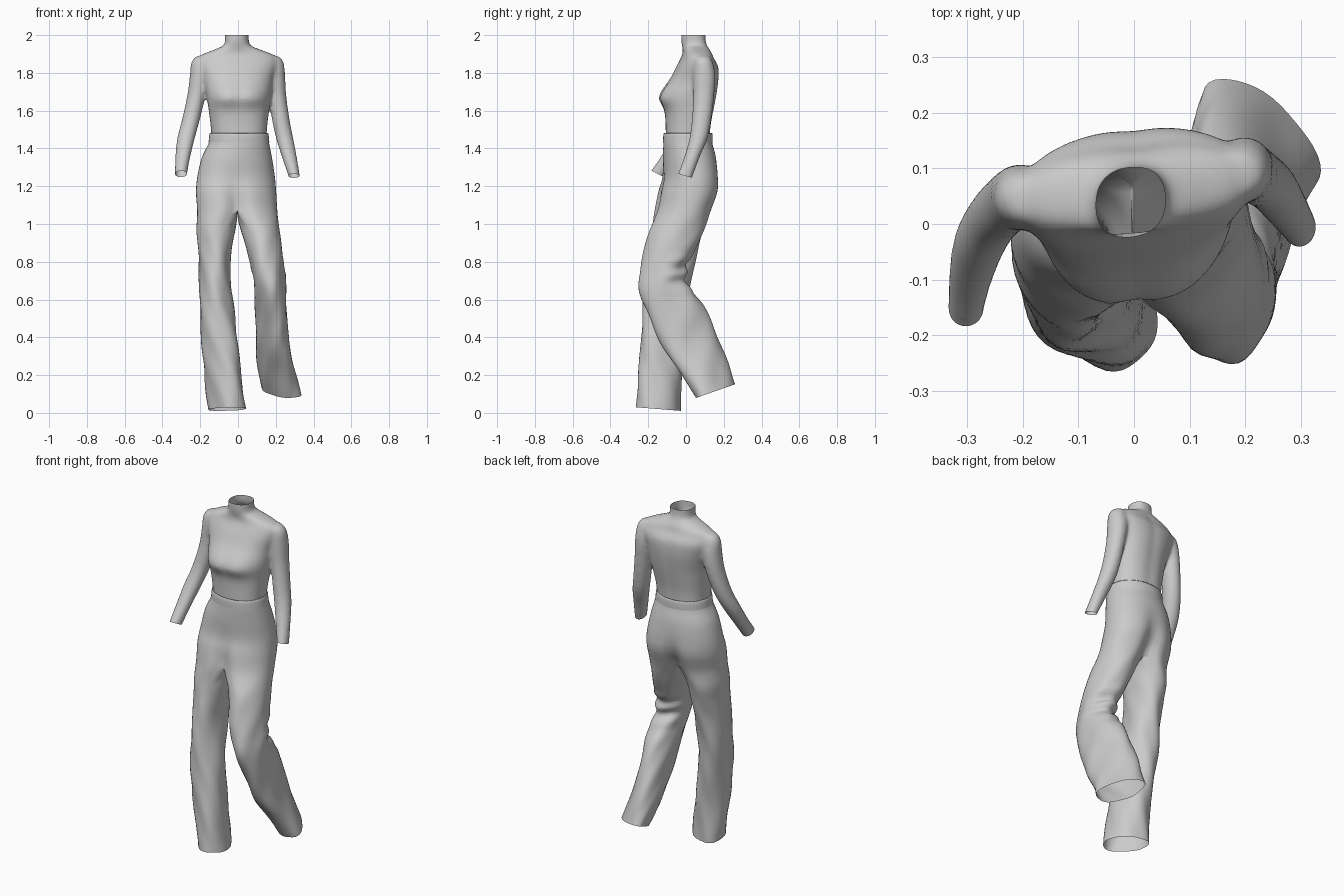
import bpy, bmesh, math
from mathutils import Vector

if "Cube" in bpy.data.objects:
    bpy.data.objects.remove(bpy.data.objects["Cube"], do_unlink=True)

cloth = bpy.data.materials.new("grey_cloth")
cloth.use_nodes = True
grey = (0.6, 0.6, 0.6, 1)
cloth.diffuse_color = grey
cloth.node_tree.nodes["Principled BSDF"].inputs["Base Color"].default_value = grey


def power_curve(v, power):
    return math.copysign(abs(v) ** (2 / power), v)


def ellipse(key, n=40, power=2.0):
    """Ring from a key: z, cx, cy, rx, ry, tilt."""
    z, cx, cy, rx, ry, tilt = (*key, 0)[:6]
    ring = []
    for i in range(n):
        a = math.tau * i / n
        x = rx * power_curve(math.cos(a), power)
        y = ry * power_curve(math.sin(a), power)
        ring.append(Vector((cx + x, cy + y, z + tilt * y)))
    return ring


def smooth_rows(rings, steps=5):
    """Catmull-Rom rows through the key rings."""
    rows = []
    last = len(rings) - 1
    for k in range(last):
        quad = [rings[max(k - 1, 0)], rings[k], rings[k + 1], rings[min(k + 2, last)]]
        for j in range(steps):
            t = j / steps
            rows.append([b + 0.5 * t * ((c - a) + t * (2 * a - 5 * b + 4 * c - d
                         + t * (3 * (b - c) + d - a))) for a, b, c, d in zip(*quad)])
    return rows + [rings[-1]]


def add_rows(bm, rows, keep=lambda r, i: True):
    verts = [[bm.verts.new(p) for p in row] for row in rows]
    n = len(rows[0])
    for r in range(len(rows) - 1):
        for i in range(n):
            if keep(r, i):
                j = (i + 1) % n
                bm.faces.new((verts[r][i], verts[r][j], verts[r + 1][j], verts[r + 1][i]))


def finish(bm, name):
    bmesh.ops.remove_doubles(bm, verts=bm.verts, dist=0.0002)
    loose = [v for v in bm.verts if not v.link_faces]
    bmesh.ops.delete(bm, geom=loose, context="VERTS")
    bmesh.ops.recalc_face_normals(bm, faces=bm.faces)
    for f in bm.faces:
        f.smooth = True
    mesh = bpy.data.meshes.new(name)
    bm.to_mesh(mesh)
    bm.free()
    mesh.materials.append(cloth)
    obj = bpy.data.objects.new(name, mesh)
    bpy.context.collection.objects.link(obj)
    return obj


def bump(v, centre, size, power=2):
    return math.exp(-abs((v - centre) / size) ** power)


def cut(bm, inside, point, normal):
    """Trim the faces picked by inside() below a plane."""
    faces = [f for f in bm.faces if inside(f.calc_center_median())]
    geom = faces + list({e for f in faces for e in f.edges}) + list({v for f in faces for v in f.verts})
    bmesh.ops.bisect_plane(bm, geom=geom, plane_co=point, plane_no=normal, clear_inner=True)


# Fitted top with a high collar: body and sleeves as closed forms
body = [(1.42, .005, .01, .143, .116), (1.52, .005, .012, .15, .12),
        (1.6, .005, .018, .16, .127), (1.68, .005, .03, .172, .129),
        (1.76, 0, .048, .186, .122), (1.83, 0, .06, .207, .109),
        (1.875, 0, .06, .207, .086), (1.9, -.002, .06, .182, .076),
        (1.924, -.004, .054, .12, .07), (1.945, -.005, .045, .072, .066),
        (1.97, -.006, .04, .063, .064), (2.03, -.006, .04, .064, .063)]
sleeves = [
    [(1.892, .165, .085, .02, .03), (1.884, .18, .088, .042, .04),
     (1.85, .192, .092, .051, .052), (1.78, .197, .097, .053, .06),
     (1.68, .208, .094, .048, .056), (1.55, .227, .082, .047, .052),
     (1.45, .248, .065, .046, .048), (1.35, .273, .03, .04, .042),
     (1.255, .297, -.005, .031, .038, -.3), (1.215, .305, -.02, .03, .037, -.3)],
    [(1.892, -.17, .046, .02, .03), (1.884, -.185, .046, .043, .04),
     (1.85, -.196, .046, .053, .052), (1.78, -.203, .048, .053, .06),
     (1.68, -.22, .042, .049, .058), (1.55, -.25, .014, .048, .054),
     (1.45, -.276, -.03, .047, .052), (1.35, -.293, -.09, .04, .048),
     (1.265, -.302, -.15, .033, .036, -.5), (1.225, -.305, -.18, .032, .035, -.5)]]
rows = smooth_rows([ellipse(k, 56, 2.35) for k in body])
for row in rows:
    for p in row:
        if p.y < 0.02:
            chest = bump(p.x, .008, .155, 4) - .2 * bump(p.x, .008, .03)
            p.y -= .044 * chest * bump(p.z, 1.672, .052 if p.z < 1.672 else .085)
        elif p.z < 1.9:
            p.y -= .005 * bump(p.x, 0, .03)
        p.y += .085 * p.x * min(1, max(0, (p.z - 1.45) * 5))
bm = bmesh.new()
add_rows(bm, rows)
for keys in sleeves:
    add_rows(bm, smooth_rows([ellipse(k, 28) for k in keys]))
bmesh.ops.holes_fill(bm, edges=[e for e in bm.edges if e.is_boundary])
solid = finish(bm, "top_solid")

# Blend the shoulders into one skin, then open the collar, waist and wrists
remesh = solid.modifiers.new("blend", "REMESH")
remesh.mode = "VOXEL"
remesh.voxel_size = 0.008
bpy.context.view_layer.update()
skin = solid.evaluated_get(bpy.context.evaluated_depsgraph_get())
bm = bmesh.new()
bm.from_mesh(skin.data)
bpy.data.objects.remove(solid, do_unlink=True)
for _ in range(10):
    bmesh.ops.smooth_vert(bm, verts=bm.verts, factor=0.5, use_axis_x=True, use_axis_y=True, use_axis_z=True)
cut(bm, lambda c: c.z > 1.95, (0, 0, 2), (0, 0, -1))
cut(bm, lambda c: abs(c.x) < .18 and 1.4 < c.z < 1.5 and c.y > -.13, (0, 0, 1.45), (0, 0, 1))
for keys in sleeves:
    z, x, y, _, _, tilt = keys[-2]
    cut(bm, lambda c: c.z < 1.35 and c.x * x > 0, (x, y, z), (0, -tilt, 1))
finish(bm, "fitted_top")

# Trousers: two legs, welded down the middle above the crotch
OUTER, INNER, STEPS = 28, 14, 7
# Hip keys: z, cx, cy, rx, ry, crease, yaw
hips = [(1.475, .005, .01, .152, .125, 0, 0), (1.43, .005, .01, .159, .129, 0, 0),
        (1.35, -.006, .018, .186, .14, 0, .05), (1.25, -.01, .022, .205, .147, .07, .1),
        (1.17, -.01, .01, .212, .157, .2, .12), (1.07, -.004, -.017, .212, .153, .4, .1)]
# Leg keys: z, cx, cy, rx, ry, tilt, skew
legs = {
    1: [(.97, .115, -.048, .103, .144, 0, 0), (.88, .135, -.08, .095, .138, 0, 0),
        (.76, .157, -.115, .088, .127, .1, 0), (.66, .17, -.11, .085, .13, .2, .1),
        (.52, .18, -.04, .084, .14, .3, .2), (.38, .184, .02, .088, .138, .35, .35),
        (.24, .2, .095, .1, .118, .35, .45), (.115, .225, .155, .106, .104, .35, .55)],
    -1: [(.97, -.115, -.046, .103, .135, 0, 0), (.88, -.12, -.062, .09, .13, 0, 0),
         (.76, -.122, -.083, .082, .125, 0, 0), (.6, -.118, -.106, .088, .118, 0, .1),
         (.42, -.103, -.125, .094, .115, 0, .15), (.22, -.079, -.136, .097, .114, 0, .2),
         (.02, -.058, -.142, .1, .118, -.08, .3)]}


def hip_ring(key, side):
    z, cx, cy, rx, ry, crease, yaw = key
    ring = []
    for i in range(OUTER + 1):
        a = math.pi * (i / OUTER - .5)
        x = side * rx * power_curve(math.cos(a), 2.2)
        y = ry * power_curve(math.sin(a), 2.2)
        depth = crease if y > 0 else crease * .7
        ring.append(Vector((cx + x, cy + y * (1 - depth * bump(x, 0, .05)) + yaw * x, z)))
    front, back = ring[0], ring[-1]
    for i in range(1, INNER):
        p = back.lerp(front, i / INNER)
        p.z -= .02 * math.sin(math.pi * i / INNER)
        ring.append(p)
    return ring


def leg_ring(key, side):
    z, cx, cy, rx, ry, tilt, skew = key
    ring = []
    for i in range(OUTER + INNER):
        a = math.radians(120) * (2 * i / OUTER - 1) if i <= OUTER else \
            math.radians(120 + 120 * (i - OUTER) / INNER)
        x = side * math.cos(a)
        y = ry * (math.sin(a) * math.sqrt(1 - skew * skew) - skew * x)
        ring.append(Vector((cx + rx * x, cy + y, z + tilt * y)))
    return ring


split = (len(hips) - 1) * STEPS
grids = {s: smooth_rows([hip_ring(k, s) for k in hips] + [leg_ring(k, s) for k in legs[s]], STEPS)
         for s in legs}
for left, right in zip(grids[1][:split + 1], grids[-1]):
    for i in (0, OUTER):
        left[i] = (left[i] + right[i]) / 2
        right[i] = left[i].copy()

# Cloth folds down the legs, with bunching behind the bent knee
for side, rows in grids.items():
    for row in rows[split + 3:]:
        mid = sum(row, Vector()) / len(row)
        for i, p in enumerate(row):
            out = (p - mid).normalized()
            a = math.tau * i / len(row)
            fade = min(1, max(0, (1.05 - mid.z) * 4))
            fold = .004 * math.sin(3 * a + 9 * p.z) + .003 * math.sin(5 * a - 22 * p.z)
            if side == 1 and out.y > 0:
                fold += out.y * bump(p.z, .74, .09) * (.012 * math.sin(75 * p.z + 14 * p.x) - .01)
            p += out * fold * fade

bm = bmesh.new()
for rows in grids.values():
    add_rows(bm, rows, lambda r, i: r >= split or i < OUTER)
finish(bm, "wide_trousers")

# Waistband
band = [(1.432, .005, .01, .161, .131), (1.45, .005, .01, .159, .131),
        (1.478, .005, .01, .156, .129), (1.48, .005, .01, .151, .124),
        (1.46, .005, .01, .149, .122)]
bm = bmesh.new()
add_rows(bm, smooth_rows([ellipse(k, 48, 2.1) for k in band], 2))
finish(bm, "waistband")
